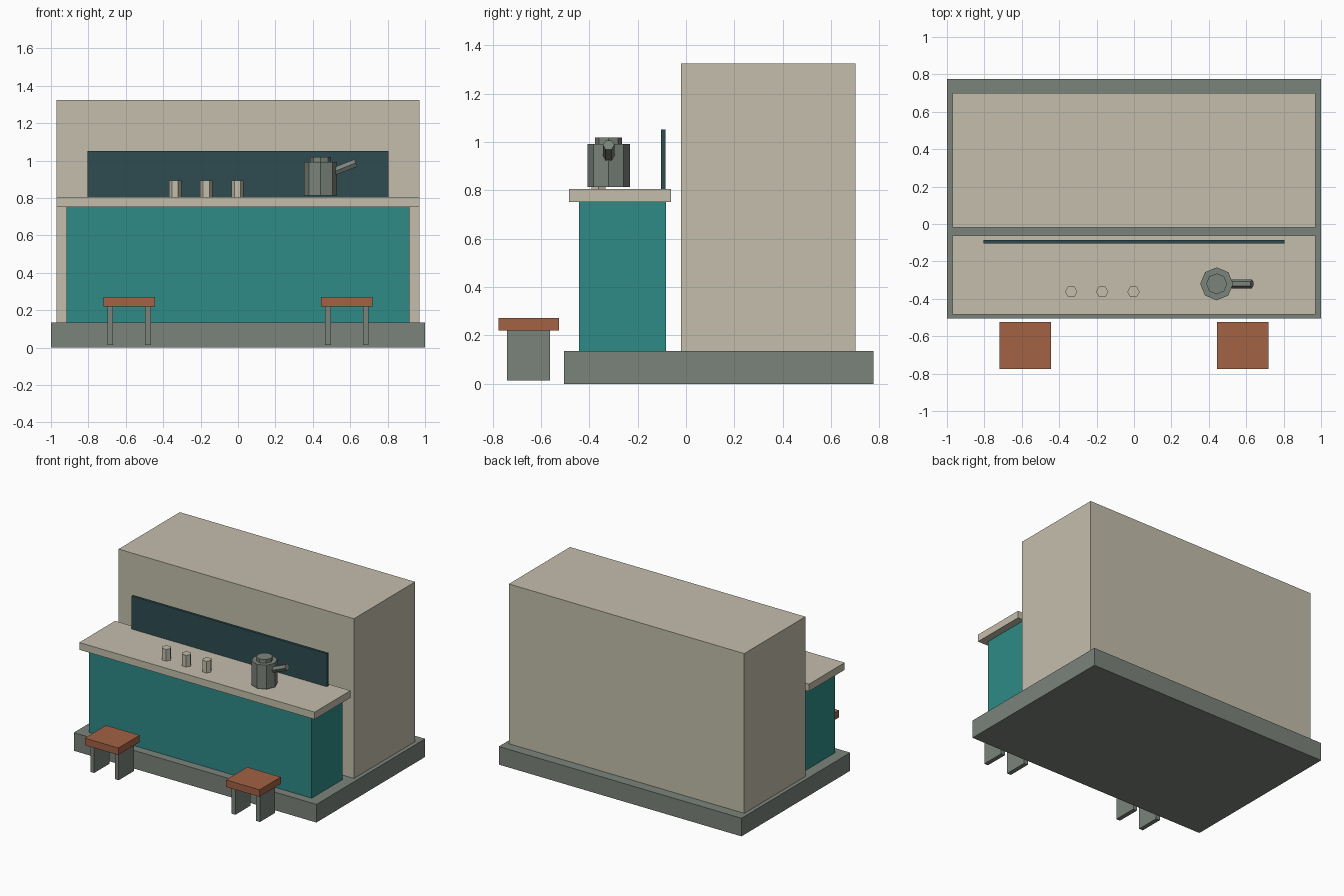
import bpy, math
from mathutils import Vector

if "Cube" in bpy.data.objects:
    bpy.data.objects.remove(bpy.data.objects["Cube"])


def srgb(r, g, b):
    f = lambda c: c / 12.92 if c <= 0.04045 else ((c + 0.055) / 1.055) ** 2.4
    return (f(r / 255), f(g / 255), f(b / 255), 1)


def material(name, rgb):
    m = bpy.data.materials.new(name)
    m.diffuse_color = srgb(*rgb)
    m.use_nodes = True
    m.node_tree.nodes["Principled BSDF"].inputs["Base Color"].default_value = m.diffuse_color
    return m


cream = material("cream", (196, 190, 172))
grey = material("stone grey", (123, 131, 123))
teal = material("teal", (46, 139, 135))
slate = material("dark slate", (46, 76, 80))
wood = material("red wood", (162, 98, 68))


def box(name, x, y, z, mat):
    """Box spanning the given (low, high) pairs."""
    spans = (x, y, z)
    bpy.ops.mesh.primitive_cube_add(size=1, location=[(a + b) / 2 for a, b in spans])
    ob = bpy.context.object
    ob.name = name
    ob.scale = [b - a for a, b in spans]
    bpy.ops.object.transform_apply(location=False, rotation=False, scale=True)
    ob.data.materials.append(mat)
    return ob


def prism(name, start, end, radius, sides, mat, spin=0.0):
    """Flat-sided cylinder between two points, leaning only in the xz plane."""
    a, b = Vector(start), Vector(end)
    d = b - a
    bpy.ops.mesh.primitive_cylinder_add(
        vertices=sides, radius=radius, depth=d.length, location=(a + b) / 2,
        rotation=(0, math.atan2(d.x, d.z), 0))
    ob = bpy.context.object
    ob.name = name
    ob.data.materials.append(mat)
    if spin:
        ob.rotation_euler.rotate_axis("Z", spin)
    return ob


# Plinth and rear block
box("plinth", (-1, 1), (-0.505, 0.775), (0, 0.135), grey)
box("rear_block", (-0.97, 0.97), (-0.02, 0.70), (0.135, 1.325), cream)

# Counter with worktop and back panel
box("counter_body", (-0.917, 0.917), (-0.442, -0.082), (0.135, 0.752), teal)
box("worktop", (-0.97, 0.97), (-0.483, -0.062), (0.752, 0.806), cream)
box("back_panel", (-0.805, 0.805), (-0.104, -0.085), (0.806, 1.052), slate)

# Two stools on plank legs
for side, label in ((-1, "left"), (1, "right")):
    cx = side * 0.582
    box(f"{label}_stool_seat", (cx - 0.138, cx + 0.138), (-0.775, -0.525), (0.22, 0.272), wood)
    for leg in (-1, 1):
        lx = cx + leg * 0.101
        box(f"{label}_stool_leg", (lx - 0.016, lx + 0.016), (-0.74, -0.562), (0.013, 0.22), grey)

# Row of cups
for x in (-0.336, -0.17, -0.003):
    prism("cup", (x, -0.362, 0.806), (x, -0.362, 0.893), 0.033, 6, cream, math.radians(30))

# Kettle: body, lid and spout
kx, ky = 0.442, -0.32
prism("kettle_body", (kx, ky, 0.813), (kx, ky, 0.992), 0.088, 8, grey)
prism("kettle_lid", (kx, ky, 0.992), (kx, ky, 1.019), 0.056, 8, grey)
prism("kettle_spout", (0.47, ky, 0.924), (0.63, ky, 0.988), 0.024, 6, grey)
